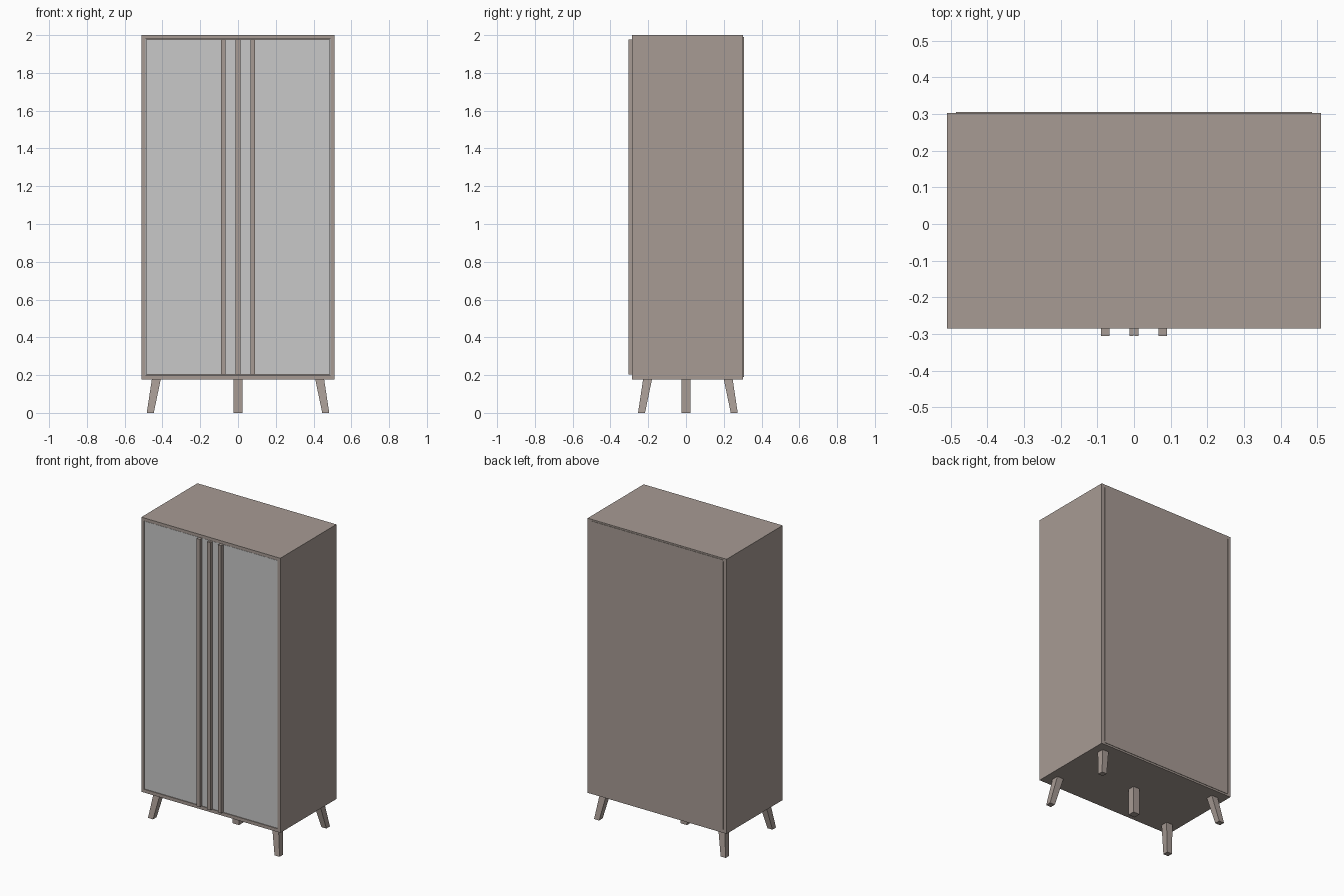
import bpy
import bmesh

if "Cube" in bpy.data.objects:
    bpy.data.objects.remove(bpy.data.objects["Cube"])


def material(name, rgb):
    m = bpy.data.materials.new(name)
    m.diffuse_color = (*rgb, 1)
    m.use_nodes = True
    m.node_tree.nodes["Principled BSDF"].inputs["Base Color"].default_value = m.diffuse_color
    return m


WOOD = material("taupe wood", (0.386, 0.328, 0.296))
GREY = material("light grey", (0.578, 0.578, 0.578))


def frustum(name, low, high, mat):
    """Box-like solid between two rectangles (x0, x1, y0, y1, z)."""
    bm = bmesh.new()
    rings = []
    for x0, x1, y0, y1, z in (low, high):
        rings.append([bm.verts.new((x, y, z))
                      for x, y in ((x0, y0), (x1, y0), (x1, y1), (x0, y1))])
    a, b = rings
    bm.faces.new(a[::-1])
    bm.faces.new(b)
    for i in range(4):
        j = (i + 1) % 4
        bm.faces.new((a[i], a[j], b[j], b[i]))
    mesh = bpy.data.meshes.new(name)
    bm.to_mesh(mesh)
    bm.free()
    mesh.materials.append(mat)
    ob = bpy.data.objects.new(name, mesh)
    bpy.context.collection.objects.link(ob)
    return ob


def box(name, x0, x1, y0, y1, z0, z1, mat=WOOD):
    return frustum(name, (x0, x1, y0, y1, z0), (x0, x1, y0, y1, z1), mat)


W, FRONT, BACK = 0.51, -0.285, 0.303
Z0, Z1 = 0.20, 1.98

# Carcass: top, base, back panel
box("top_panel", -W, W, FRONT, BACK, Z1, 2.0)
box("base_panel", -W, W, FRONT, BACK, 0.178, Z0)
box("back_panel", -0.485, 0.485, 0.29, 0.306, Z0 - 0.01, Z1 + 0.01)

for side, s in (("left", -1), ("right", 1)):
    def span(a, b):
        return sorted((s * a, s * b))

    # Side wall, door and the two upright door strips
    box(side + "_side_panel", *span(0.489, W), FRONT, BACK, Z0, Z1)
    box(side + "_door", *span(0.001, 0.487), -0.283, -0.263, Z0 + 0.002, Z1 - 0.002, GREY)
    box(side + "_handle_strip", *span(0.067, 0.09), -0.305, -0.28, Z0 + 0.002, Z1 - 0.002)
    box(side + "_centre_strip", *span(0.001, 0.0125), -0.305, -0.28, Z0 + 0.002, Z1 - 0.002)

    # Splayed, tapered corner legs
    for end, t in (("front", -1), ("back", 1)):
        low = span(0.446, 0.483) + sorted((0.01 + t * 0.227, 0.01 + t * 0.264))
        high = span(0.409, 0.456) + sorted((0.01 + t * 0.190, 0.01 + t * 0.237))
        frustum(f"{end}_{side}_leg", (*low, 0), (*high, 0.178), WOOD)

# Straight support leg under the middle
box("centre_leg", -0.024, 0.024, -0.024, 0.024, 0, 0.178)
